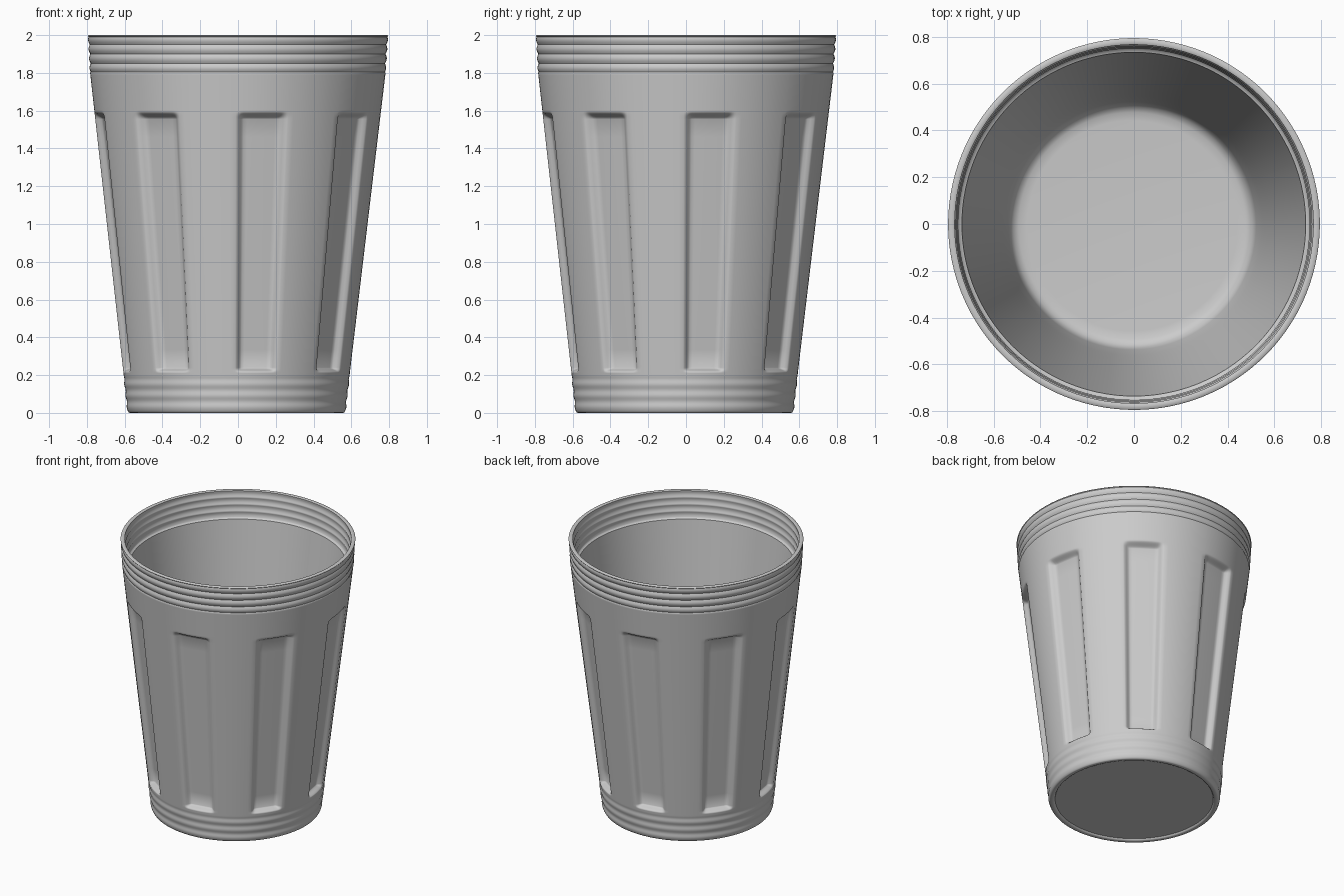
import bpy, bmesh
from math import cos, sin, pi, radians

if "Cube" in bpy.data.objects:
    bpy.data.objects.remove(bpy.data.objects["Cube"], do_unlink=True)

PANELS = 8
PANEL_CENTRE = 10
PANEL_DEPTH = 0.035

grey = bpy.data.materials.new("light grey plastic")
grey.use_nodes = True
grey.diffuse_color = (0.6, 0.6, 0.6, 1)
grey.node_tree.nodes["Principled BSDF"].inputs["Base Color"].default_value = grey.diffuse_color


def step(a, b, v):
    t = min(max((v - a) / (b - a), 0), 1)
    return t * t * (3 - 2 * t)


def spread(a, b, n):
    return [a + (b - a) * i / n for i in range(n)]


# Recess of the outer wall at an offset in degrees from a panel's centre
def recess(offset, z):
    side = 1 - step(7.5, 10.8, abs(offset))
    ends = step(0.215, 0.24, z) * (1 - step(1.555, 1.595, z))
    flat = 0.008 * (1 - (offset / 10) ** 2)
    return (PANEL_DEPTH + flat) * side * ends


# Tapered outer wall with foot ribs and a ribbed rim
def outer_radius(z):
    r = 0.575 + 0.115 * z
    if z < 0.2:
        r += 0.005 * sin(pi * z / 0.05 / 1.2) ** 2 - 0.002
    if z > 1.8:
        r = 0.776 + 0.011 * (z - 1.8) / 0.2 + 0.008 * abs(sin(pi * (z - 1.8) / 0.05))
    return r


def inner_radius(z):
    r = 0.528 + 0.122 * (z - 0.1)
    if z > 1.8:
        r = 0.747 + 0.018 * (z - 1.8) / 0.2 + 0.006 * abs(sin(pi * (z - 1.8) / 0.05))
    return r


# Rows run from the base, up the outside, over the rim and down inside
outer_z = (spread(0.012, 0.2, 24) + [0.2, 0.21] + spread(0.215, 0.24, 5)
           + spread(0.24, 1.555, 14) + spread(1.555, 1.595, 7)
           + [1.595, 1.605, 1.7, 1.79] + spread(1.8, 1.99, 38) + [1.99])
inner_z = ([1.99] + spread(1.985, 1.8, 37) + [1.8, 1.79, 1.7] + spread(1.6, 0.14, 8))
rows = [(0.535, 0.012, False), (0.54, 0.003, False), (0.548, 0, False),
        (0.565, 0, False), (0.571, 0.003, False)]
rows += [(outer_radius(z), z, True) for z in outer_z]
rows += [(0.795, 1.995, False), (0.79, 2, False), (0.772, 2, False), (0.767, 1.997, False)]
rows += [(inner_radius(z), z, False) for z in inner_z]
rows += [(0.53, 0.14, False), (0.523, 0.11, False), (0.508, 0.085, False),
         (0.485, 0.073, False), (0.45, 0.07, False)]

# Columns are packed more closely at the panel edges
half = [2, 4, 6, 7.5, 8.3, 9.1, 10, 10.8, 13, 16, 19]
offsets = sorted([-a for a in half] + [0] + half + [22.5])
columns = [(PANEL_CENTRE + k * 360 / PANELS + a, a)
           for k in range(PANELS) for a in offsets]

bm = bmesh.new()
rings = []
for r, z, paneled in rows:
    lean = -0.008 * (1 - z / 2)
    ring = []
    for angle, offset in columns:
        rr = r - (recess(offset, z) if paneled else 0)
        t = radians(angle)
        ring.append(bm.verts.new((rr * cos(t) + lean, rr * sin(t) + lean, z)))
    rings.append(ring)

n = len(columns)
for a, b in zip(rings, rings[1:]):
    for i in range(n):
        j = (i + 1) % n
        bm.faces.new((a[i], a[j], b[j], b[i]))

# Underside and inside floor
bm.faces.new(rings[0][::-1])
bm.faces.new(rings[-1])
bmesh.ops.recalc_face_normals(bm, faces=bm.faces)

mesh = bpy.data.meshes.new("cup")
bm.to_mesh(mesh)
bm.free()
mesh.materials.append(grey)
cup = bpy.data.objects.new("cup", mesh)
bpy.context.collection.objects.link(cup)
bpy.ops.object.select_all(action="DESELECT")
cup.select_set(True)
bpy.context.view_layer.objects.active = cup
bpy.ops.object.shade_smooth_by_angle(angle=radians(50))
